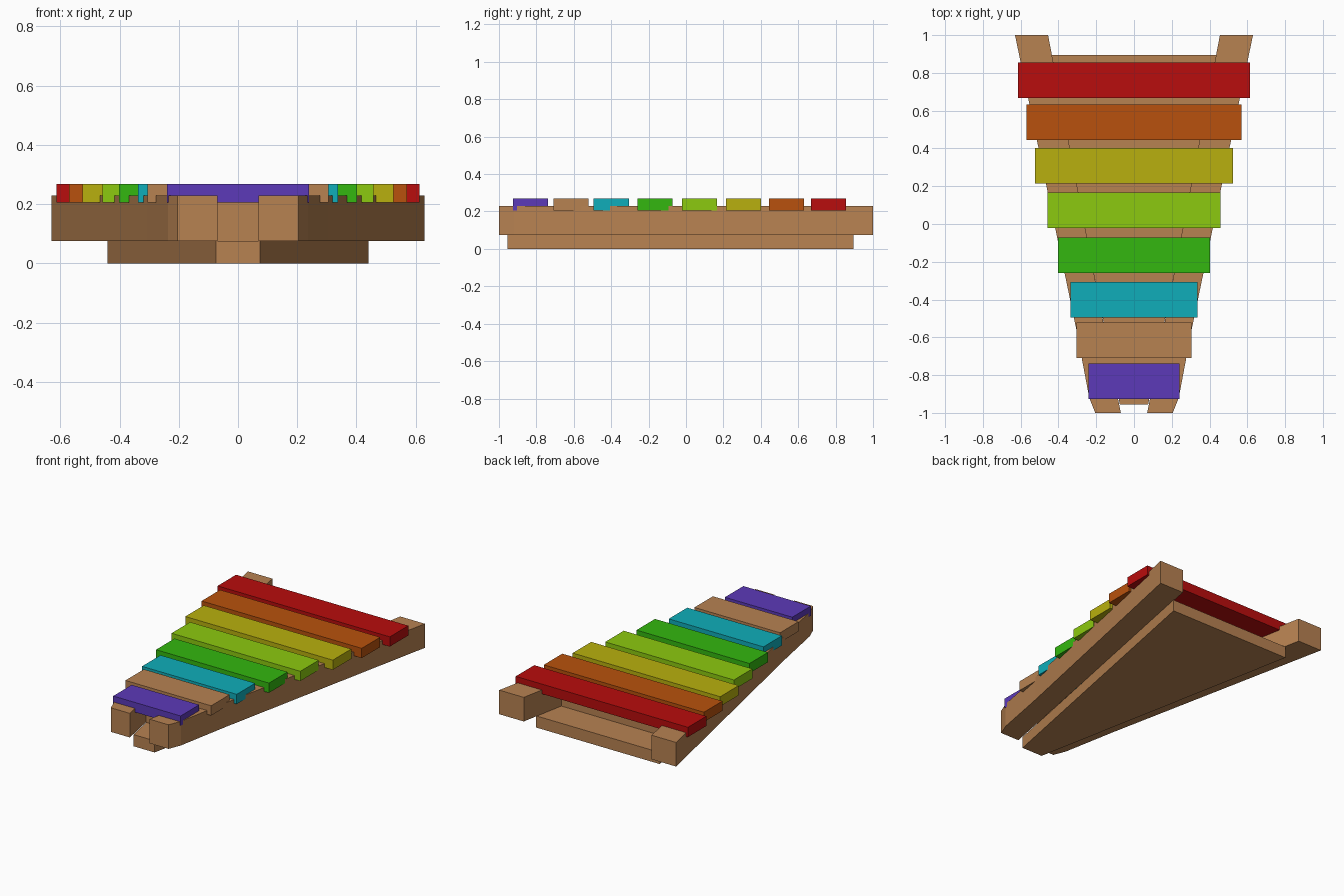
import bpy
import bmesh

cube = bpy.data.objects.get("Cube")
if cube:
    bpy.data.objects.remove(cube, do_unlink=True)


def linear(c):
    return c / 12.92 if c <= 0.04045 else ((c + 0.055) / 1.055) ** 2.4


def material(name, srgb):
    mat = bpy.data.materials.new(name)
    colour = tuple(linear(c) for c in srgb) + (1.0,)
    mat.use_nodes = True
    mat.diffuse_color = colour
    mat.node_tree.nodes["Principled BSDF"].inputs["Base Color"].default_value = colour
    return mat


def prism(name, outline, low, high, mat):
    """Extrude a flat outline from height low to height high."""
    bm = bmesh.new()
    face = bm.faces.new([bm.verts.new((x, y, low)) for x, y in outline])
    top = bmesh.ops.extrude_face_region(bm, geom=[face])["geom"]
    verts = [v for v in top if isinstance(v, bmesh.types.BMVert)]
    bmesh.ops.translate(bm, verts=verts, vec=(0, 0, high - low))
    bmesh.ops.recalc_face_normals(bm, faces=bm.faces[:])
    mesh = bpy.data.meshes.new(name)
    bm.to_mesh(mesh)
    bm.free()
    mesh.materials.append(mat)
    obj = bpy.data.objects.new(name, mesh)
    bpy.context.collection.objects.link(obj)
    return obj


def across(front, back, half_front, half_back):
    return [(-half_front, front), (half_front, front),
            (half_back, back), (-half_back, back)]


def rail_inner(y):
    return 0.264 + 0.191 * y


wood = material("wood", (0.72, 0.51, 0.32))

# Tapered bottom board
prism("base_board", across(-0.955, 0.895, 0.075, 0.44), 0, 0.075, wood)

# Side rails, bent slightly near the narrow end
rail = [(0.07, -1), (0.205, -1), (0.237, -0.92), (0.305, -0.56), (0.63, 1), (0.455, 1)]
for side, name in ((1, "left_rail"), (-1, "right_rail")):
    prism(name, [(side * x, y) for x, y in rail], 0.075, 0.23, wood)

# Cross braces between the rails
for name, y in (("front_brace", -0.725), ("back_brace", 0.65)):
    front, back = y - 0.05, y + 0.05
    prism(name, across(front, back, rail_inner(front), rail_inner(back)), 0.075, 0.229, wood)

# Sounding bars: name, colour, centre y, half width
bars = [
    ("red", (0.725, 0.05, 0.05), 0.762, 0.613),
    ("orange", (0.725, 0.32, 0.05), 0.538, 0.57),
    ("yellow", (0.725, 0.69, 0.055), 0.308, 0.525),
    ("lime", (0.55, 0.79, 0.06), 0.073, 0.458),
    ("green", (0.2, 0.72, 0.06), -0.165, 0.402),
    ("cyan", (0.06, 0.68, 0.73), -0.4, 0.337),
    ("wood", None, -0.615, 0.305),
    ("purple", (0.36, 0.225, 0.725), -0.832, 0.24),
]
for name, colour, y, half in bars:
    mat = material(name, colour) if colour else wood
    prism(name + "_bar", across(y - 0.094, y + 0.094, half, half), 0.205, 0.268, mat)
